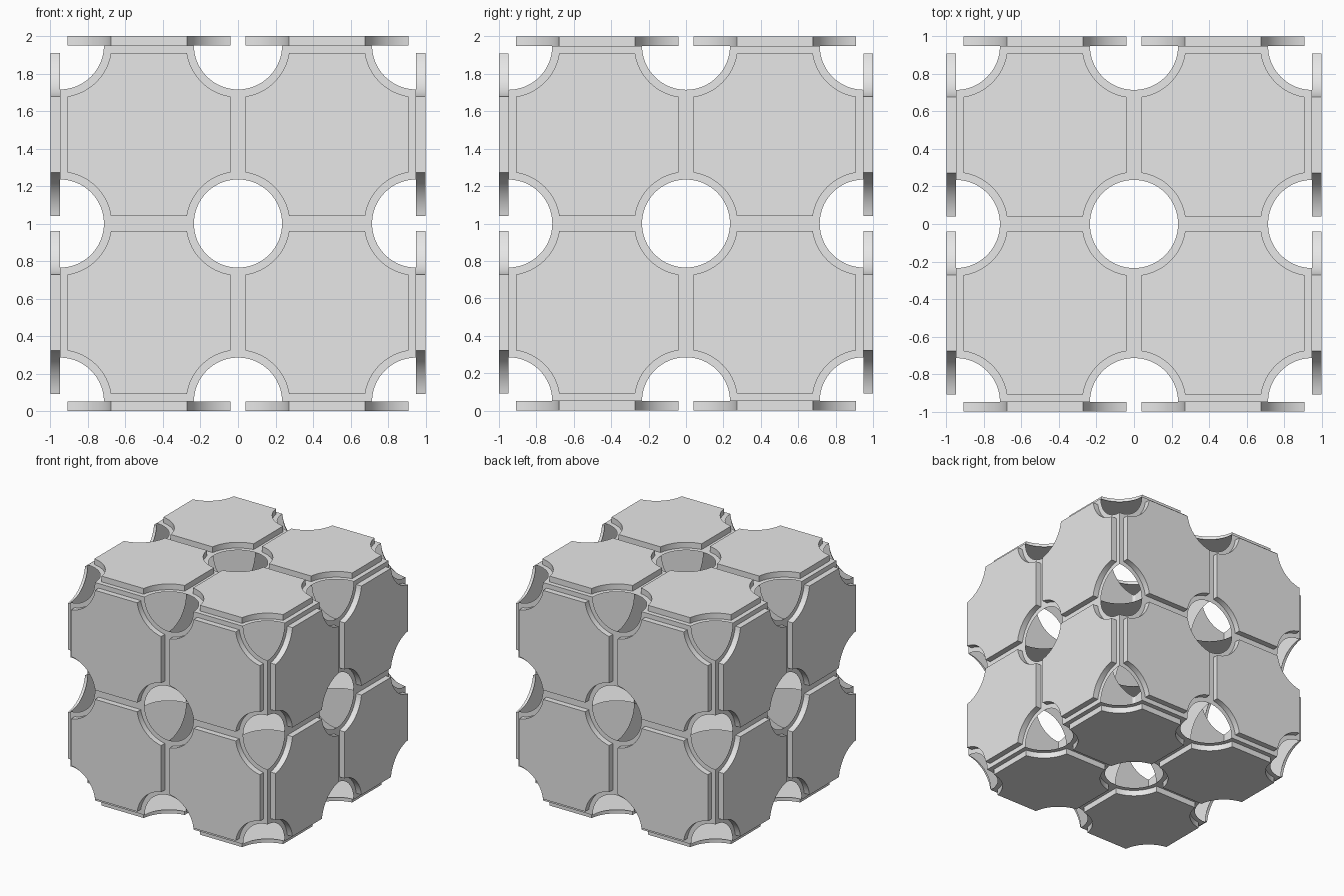
import bpy, bmesh, math
from mathutils import Vector

cube = bpy.data.objects.get("Cube")
if cube:
    bpy.data.objects.remove(cube, do_unlink=True)

HALF = 0.95      # half width of the shell, also one cell
TOP = 1.0        # outer face of the raised tiles
HOLE = 0.235     # radius of the round openings
GAP = 0.04       # tile inset from the cell edge
STEPS = 16       # segments per quarter arc

grey = bpy.data.materials.new("light_grey")
grey.use_nodes = True
grey.diffuse_color = (0.8, 0.8, 0.8, 1)
grey.node_tree.nodes["Principled BSDF"].inputs["Base Color"].default_value = (0.8, 0.8, 0.8, 1)


def outline(inset, radius):
    """Square cell with a concave arc at each corner, counter-clockwise."""
    start = math.asin(inset / radius)
    pts = []
    for k in range(4):
        c, s = round(math.cos(k * math.pi / 2)), round(math.sin(k * math.pi / 2))
        for i in range(STEPS + 1):
            t = math.pi / 2 - start - (math.pi / 2 - 2 * start) * i / STEPS
            x = HALF / 2 - radius * math.cos(t)
            y = HALF / 2 - radius * math.sin(t)
            pts.append((c * x - s * y, s * x + c * y))
    return pts


def place(u, v, w, axis):
    """Turn in-plane coordinates and a height along an axis into a point."""
    p = ((w, u, v), (v, w, u), (u, v, w))[axis]
    return Vector(p) + Vector((0, 0, TOP))


def add_cells(bm, axis, side, pts, heights):
    """Four cells on one plane; two heights give a raised tile with a rim."""
    order = pts if side > 0 else pts[::-1]
    for cu in (-HALF / 2, HALF / 2):
        for cv in (-HALF / 2, HALF / 2):
            rings = [[bm.verts.new(place(cu + u, cv + v, h, axis)) for u, v in order]
                     for h in heights]
            bm.faces.new(rings[-1])
            if len(rings) == 2:
                low, high = rings
                for i in range(len(order)):
                    j = (i + 1) % len(order)
                    bm.faces.new((low[i], low[j], high[j], high[i]))


def finish(bm, name):
    bmesh.ops.remove_doubles(bm, verts=bm.verts, dist=0.0005)
    mesh = bpy.data.meshes.new(name)
    bm.to_mesh(mesh)
    bm.free()
    mesh.materials.append(grey)
    obj = bpy.data.objects.new(name, mesh)
    bpy.context.collection.objects.link(obj)
    bpy.ops.object.select_all(action="DESELECT")
    obj.select_set(True)
    bpy.context.view_layer.objects.active = obj
    bpy.ops.object.shade_smooth_by_angle(angle=math.radians(30))


sheet = outline(0.0, HOLE)
tile = outline(GAP, HOLE + GAP)

# Thin outer shell with round openings at every grid point
shell = bmesh.new()
for axis in range(3):
    for side in (-1, 1):
        add_cells(shell, axis, side, sheet, [side * HALF])
finish(shell, "outer_shell")

# Inner dividing walls with the same openings
walls = bmesh.new()
for axis in range(3):
    add_cells(walls, axis, 1, sheet, [0.0])
finish(walls, "inner_walls")

# Raised tiles, four on each side
names = (("right_tiles", "left_tiles"), ("front_tiles", "back_tiles"),
         ("bottom_tiles", "top_tiles"))
for axis in range(3):
    for n, side in enumerate((-1, 1)):
        bm = bmesh.new()
        add_cells(bm, axis, side, tile, [side * HALF, side * TOP])
        finish(bm, names[axis][n])
